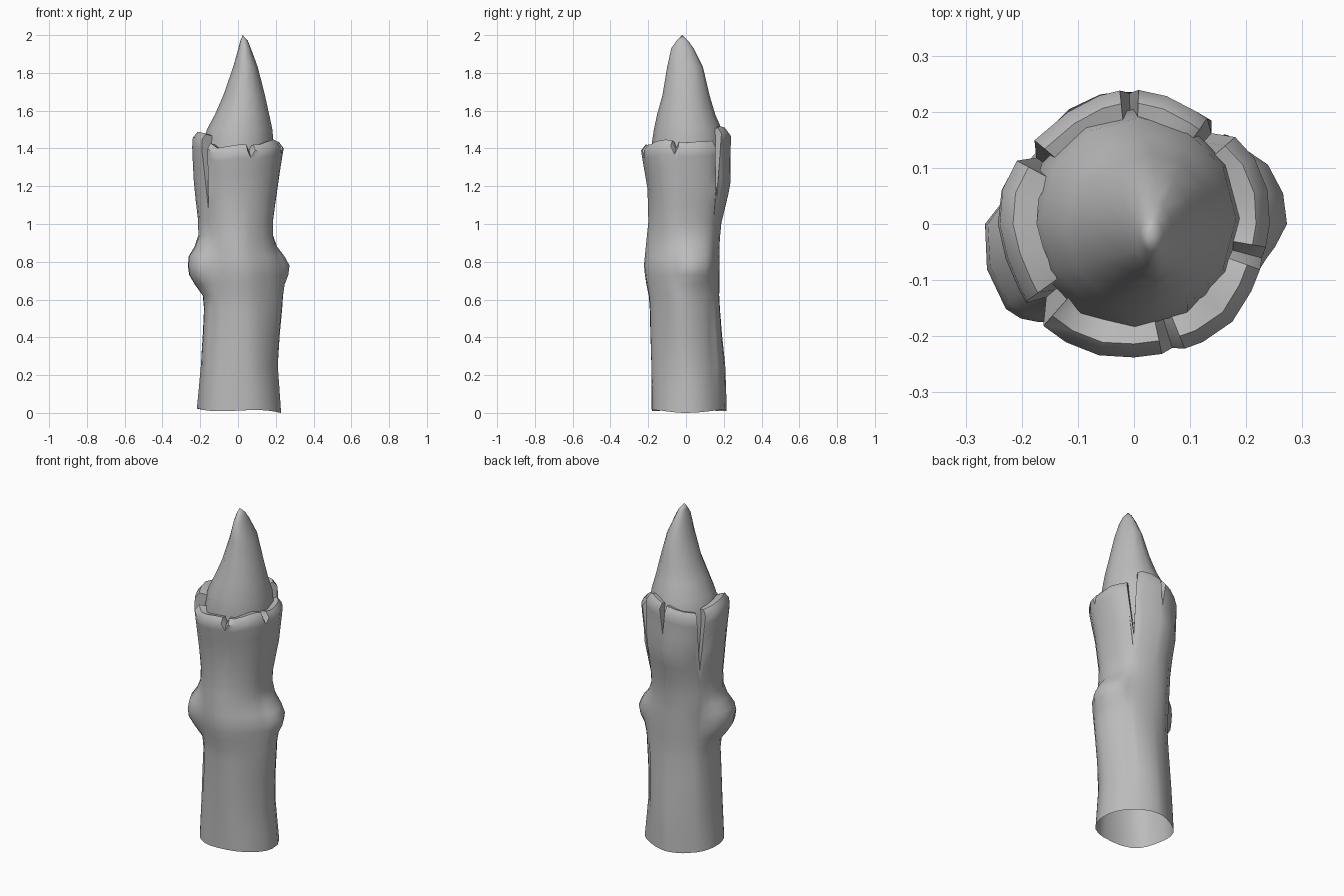
import bpy
import bmesh
from math import radians, cos, sin, exp

if "Cube" in bpy.data.objects:
    bpy.data.objects.remove(bpy.data.objects["Cube"])

wood = bpy.data.materials.new("plain grey wood")
wood.use_nodes = True
grey = (0.5, 0.5, 0.5, 1)
wood.diffuse_color = grey
wood.node_tree.nodes["Principled BSDF"].inputs["Base Color"].default_value = grey


def lerp_table(table, t):
    """Linear interpolation of the values in rows (key, a, b, ...)."""
    if t <= table[0][0]:
        return table[0][1:]
    for p, q in zip(table, table[1:]):
        if t <= q[0]:
            f = (t - p[0]) / (q[0] - p[0])
            return [a + (b - a) * f for a, b in zip(p[1:], q[1:])]
    return table[-1][1:]


def section_point(extents, angle):
    """Point on a rounded section reaching -x, +x, -y, +y extents."""
    left, right, front, back = extents
    c, s = cos(radians(angle)), sin(radians(angle))
    return c * (right if c > 0 else left), s * (back if s > 0 else front)


def skin(name, rings, sharp, tip=None):
    """Bridge equal rings of points; optionally close into a tip."""
    bm = bmesh.new()
    loops = [[bm.verts.new(p) for p in ring] for ring in rings]
    n = len(loops[0])
    for low, high in zip(loops, loops[1:]):
        for i in range(n):
            j = (i + 1) % n
            bm.faces.new((low[i], low[j], high[j], high[i]))
    if tip:
        top = bm.verts.new(tip)
        for i in range(n):
            bm.faces.new((loops[-1][i], loops[-1][(i + 1) % n], top))
    mesh = bpy.data.meshes.new(name)
    bm.to_mesh(mesh)
    bm.free()
    mesh.materials.append(wood)
    obj = bpy.data.objects.new(name, mesh)
    bpy.context.collection.objects.link(obj)
    bpy.ops.object.select_all(action="DESELECT")
    obj.select_set(True)
    bpy.context.view_layer.objects.active = obj
    bpy.ops.object.shade_smooth_by_angle(angle=radians(sharp))


# Bark: height, then reach to -x, +x, -y, +y
bark = [(0, .22, .228, .185, .212), (.25, .2, .207, .185, .205),
        (.42, .19, .217, .188, .19), (.6, .18, .235, .19, .178),
        (.7, .185, .235, .21, .18), (.78, .19, .235, .218, .18),
        (.9, .205, .185, .207, .18), (1.02, .208, .188, .196, .19),
        (1.2, .228, .215, .205, .235), (1.32, .235, .232, .23, .23),
        (1.4, .24, .245, .243, .23), (1.5, .235, .22, .225, .238)]
# Knots: angle, height, bulge, angular spread, vertical spread
knots = [(193, .765, .082, 32, .11), (18, .79, .038, 28, .1)]
# Splits in the rim: angle, lowest point, half width
splits = [(48, 1.12, 6), (92, 1.32, 4), (145, 1.1, 6),
          (222, 1.08, 6), (287, 1.35, 5), (345, 1.37, 5)]
# Outer rim height around the bark
rim = [(0, 1.4), (25, 1.41), (40, 1.4), (56, 1.49), (75, 1.48), (100, 1.45),
       (135, 1.41), (155, 1.44), (185, 1.46), (215, 1.45), (235, 1.37),
       (270, 1.39), (300, 1.39), (325, 1.42), (360, 1.4)]

columns = set(range(0, 360, 15))
for a, _, w in splits:
    columns = {c for c in columns if abs(c - a) > w + 4} | {a - w, a, a + w}
columns = sorted(columns)
split_depth = {a: low for a, low, _ in splits}


def bark_point(z, angle, inset):
    x, y = section_point(lerp_table(bark, z), angle)
    grow = inset
    for a, h, bulge, wide, tall in knots:
        away = (angle - a + 180) % 360 - 180
        grow += bulge / .2 * exp(-(away / wide) ** 4 - (abs(z - h) / tall) ** 3)
    # Shallow seams in the lower bark
    if angle in (48, 222):
        grow -= .045 * exp(-((z - .42) / .14) ** 2)
    grow += .02 * sin(radians(5 * angle) + 4 * z)
    return x * grow, y * grow


def bark_ring(z, inset=1.0, lift=0.0):
    ring = []
    for a in columns:
        top = split_depth.get(a) or lerp_table(rim, a)[0]
        h = z if z <= .95 else .95 + (z - .95) * (top - .95) / .5
        if z == 0:
            h = .012 - .012 * sin(radians(2 * a + 90)) * cos(radians(a))
        ring.append((*bark_point(h, a, inset), h + lift))
    return ring


levels = [0, .12, .25, .42, .55, .62, .68, .73, .78, .83, .88, .94,
          1.02, 1.12, 1.22, 1.32, 1.4, 1.45]
rings = [bark_ring(z) for z in levels]
# Broken rim leans in until it meets the core
rings += [bark_ring(1.45, .9, .03), bark_ring(1.45, .72, .02)]
skin("bark_shell", rings, 48)

# Sharpened core: height, then reach to -x, +x, -y, +y
core = [(1.0, .165, .16, .165, .16), (1.2, .185, .178, .178, .19),
        (1.4, .19, .19, .185, .205), (1.5, .165, .182, .17, .19),
        (1.58, .122, .165, .153, .155), (1.68, .078, .143, .125, .125),
        (1.83, .026, .105, .1, .09),
        (1.93, -.002, .068, .078, .04), (1.97, -.012, .052, .05, .012)]
core_rings = []
for z, left, right, front, back in core:
    cx, cy = (right - left) / 2, (back - front) / 2
    rx, ry = (right + left) / 2, (back + front) / 2
    core_rings.append([(cx + rx * cos(radians(a)), cy + ry * sin(radians(a)), z)
                       for a in range(0, 360, 30)])
skin("pointed_core", core_rings, 50, tip=(.025, -.02, 2.0))
